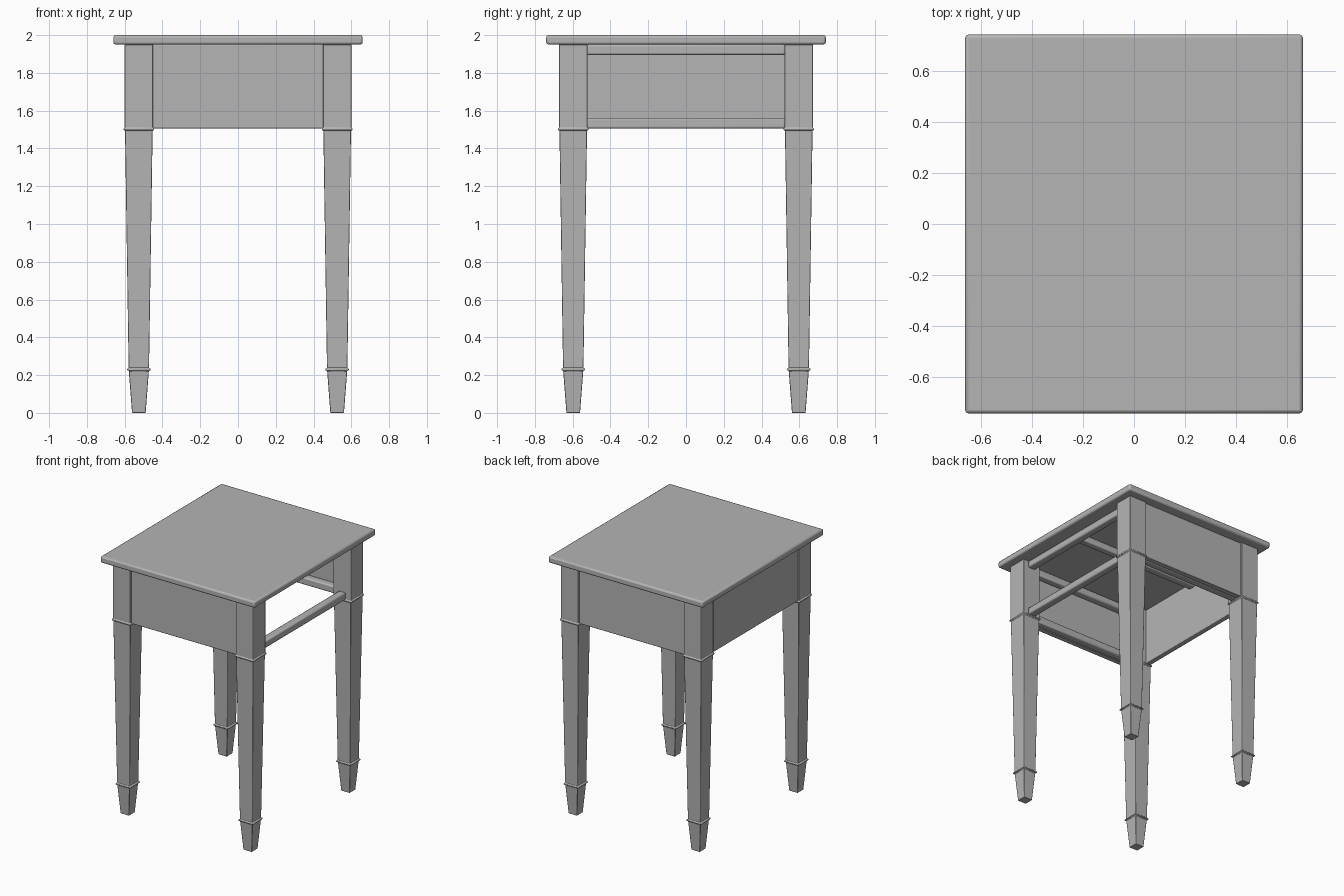
import bpy
import bmesh
import math

old = bpy.data.objects.get("Cube")
if old:
    bpy.data.objects.remove(old, do_unlink=True)

# One plain finish for the whole table
GREY = (0.46, 0.46, 0.46, 1.0)
mat = bpy.data.materials.new("plain_grey")
mat.use_nodes = True
mat.diffuse_color = GREY
mat.node_tree.nodes["Principled BSDF"].inputs["Base Color"].default_value = GREY

LEG_X, LEG_Y = 0.525, 0.597
TOP_Z, BASE_Z = 1.95, 1.505


def finish(name, bm, bevel):
    """Turn a bmesh into a named, softly bevelled object."""
    bmesh.ops.recalc_face_normals(bm, faces=bm.faces)
    mesh = bpy.data.meshes.new(name)
    bm.to_mesh(mesh)
    bm.free()
    mesh.materials.append(mat)
    obj = bpy.data.objects.new(name, mesh)
    bpy.context.collection.objects.link(obj)
    mod = obj.modifiers.new("soft_edges", 'BEVEL')
    mod.width, mod.segments = bevel, 2
    mod.limit_method, mod.angle_limit = 'ANGLE', math.radians(40)
    bpy.ops.object.select_all(action='DESELECT')
    obj.select_set(True)
    bpy.context.view_layer.objects.active = obj
    bpy.ops.object.shade_smooth_by_angle(angle=math.radians(35))
    return obj


def box(name, x, y, z, bevel=0.004):
    """Box from (low, high) pairs on each axis."""
    bm = bmesh.new()
    bmesh.ops.create_cube(bm, size=1)
    for v in bm.verts:
        v.co = [lo + (c + 0.5) * (hi - lo) for c, (lo, hi) in zip(v.co, (x, y, z))]
    return finish(name, bm, bevel)


def leg(name, cx, cy):
    """Square leg: foot, ankle collar, tapered shaft, upper collar, post."""
    profile = [(0.036, 0), (0.053, 0.222), (0.062, 0.226), (0.062, 0.234),
               (0.054, 0.238), (0.073, 1.494), (0.081, 1.498), (0.081, 1.506),
               (0.075, 1.51), (0.075, TOP_Z)]
    bm = bmesh.new()
    rings = [[bm.verts.new((cx + sx * h, cy + sy * h, z))
              for sx, sy in ((-1, -1), (1, -1), (1, 1), (-1, 1))]
             for h, z in profile]
    for a, b in zip(rings, rings[1:]):
        for i in range(4):
            j = (i + 1) % 4
            bm.faces.new((a[i], a[j], b[j], b[i]))
    bm.faces.new(rings[0][::-1])
    bm.faces.new(rings[-1])
    return finish(name, bm, 0.003)


# Table top
box("table_top", (-0.66, 0.66), (-0.74, 0.74), (TOP_Z, 2.0), 0.012)

# Legs
for side, sx in (("left", 1), ("right", -1)):
    for end, sy in (("front", -1), ("back", 1)):
        leg(f"{end}_{side}_leg", sx * LEG_X, sy * LEG_Y)

# Apron panels close the front, the back and one side
span_x, span_y = (-0.455, 0.455), (-0.527, 0.527)
box("front_panel", span_x, (-0.66, -0.62), (BASE_Z, TOP_Z))
box("back_panel", span_x, (0.62, 0.66), (BASE_Z, TOP_Z))
box("right_panel", (-0.59, -0.55), span_y, (BASE_Z, TOP_Z))

# Upper and lower rails behind the panels and across the open side
for level, z in (("upper", (1.895, TOP_Z)), ("lower", (BASE_Z, 1.562))):
    box(f"left_{level}_rail", (0.495, 0.555), span_y, z, 0.01)
    box(f"front_{level}_rail", span_x, (-0.62, -0.56), z, 0.01)
    box(f"back_{level}_rail", span_x, (0.56, 0.62), z, 0.01)

# Cross rail under the middle of the top
box("middle_rail", (-0.55, 0.52), (-0.03, 0.03), (1.9, TOP_Z), 0.01)
